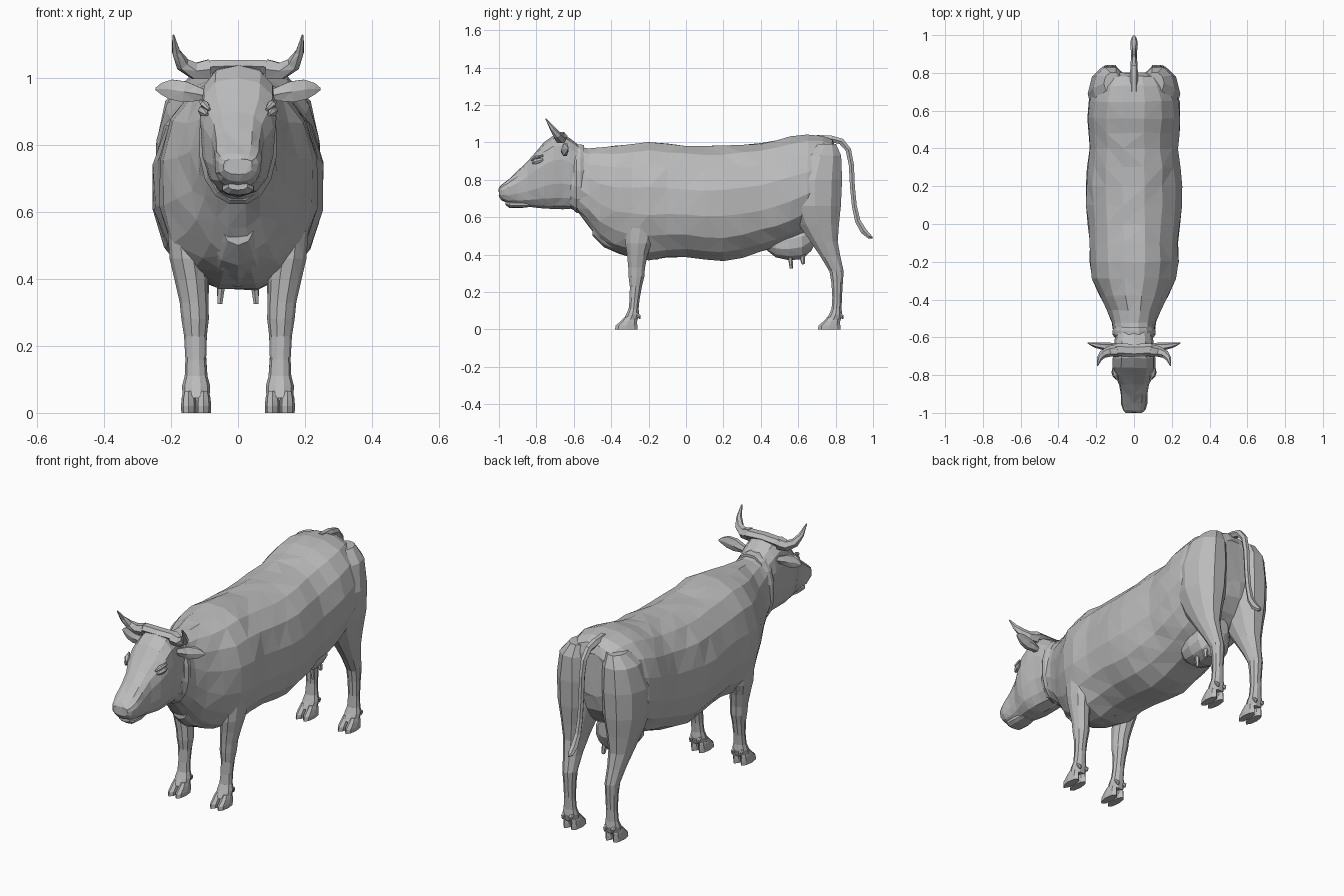
import bpy, bmesh, math, random
from mathutils import Vector

random.seed(4)
hide = bpy.data.materials.new("grey_hide")
hide.diffuse_color = (0.5, 0.5, 0.5, 1)


def power(v, e):
    return math.copysign(abs(v) ** (2 / e), v)


def loft(name, rings, mirror=False, jitter=0.0):
    """Skin a list of equal-length rings, capped at both ends."""
    bm = bmesh.new()
    vs = [[bm.verts.new(p) for p in r] for r in rings]
    n = len(rings[0])
    for a, b in zip(vs, vs[1:]):
        for i in range(n):
            bm.faces.new((a[i], a[(i + 1) % n], b[(i + 1) % n], b[i]))
    bm.faces.new(vs[0])
    bm.faces.new(vs[-1][::-1])
    if jitter:
        for v in bm.verts:
            v.co += Vector([random.uniform(-jitter, jitter) for _ in range(3)])
    bmesh.ops.triangulate(bm, faces=bm.faces[:])
    bmesh.ops.recalc_face_normals(bm, faces=bm.faces[:])
    me = bpy.data.meshes.new(name)
    bm.to_mesh(me)
    bm.free()
    me.materials.append(hide)
    ob = bpy.data.objects.new(name, me)
    bpy.context.collection.objects.link(ob)
    if mirror:
        ob.modifiers.new("mirror", 'MIRROR').use_mirror_merge = False
    return ob


def slice_y(y, bot, top, hw, n=16, e=2.2, taper=0.0):
    """Upright rounded cross-section, wider at the top when taper > 0."""
    c, h = (bot + top) / 2, (top - bot) / 2
    out = []
    for i in range(n):
        a = 2 * math.pi * (i + 0.5) / n
        s = power(math.sin(a), e) / power(math.sin(math.pi * (n // 4 + .5) / (n / 2)), e)
        out.append(Vector((hw * power(math.cos(a), e) * (1 + taper * s), y, c + h * s)))
    return out


def slice_z(z, y, ry, x, rx, n=10):
    """Level oval cross-section."""
    return [Vector((x + rx * math.cos(2 * math.pi * i / n),
                    y + ry * math.sin(2 * math.pi * i / n), z)) for i in range(n)]


def tube(name, stations, n=6, mirror=False):
    """Tapered tube; stations hold a point, side radius and up radius."""
    pts = [Vector(s[:3]) for s in stations]
    rings = []
    for k, s in enumerate(stations):
        t = (pts[min(k + 1, len(pts) - 1)] - pts[max(k - 1, 0)]).normalized()
        side = t.cross(Vector((0, 0, 1)))
        if side.length < 0.1:
            side = Vector((1, 0, 0))
        side.normalize()
        up = side.cross(t)
        rings.append([pts[k] + side * s[3] * math.cos(2 * math.pi * i / n)
                      + up * s[4] * math.sin(2 * math.pi * i / n) for i in range(n)])
    return loft(name, rings, mirror)


# Barrel, chest and neck
body = [(-.64, .66, 1.0, .09), (-.58, .625, .98, .108), (-.52, .555, .97, .118),
        (-.46, .475, .973, .143), (-.38, .42, .98, .183), (-.29, .385, .99, .228),
        (-.2, .37, 1.0, .238), (-.1, .385, .99, .236), (0, .385, .98, .247),
        (.1, .375, .977, .255), (.2, .368, .98, .258), (.3, .385, .985, .25),
        (.4, .415, .993, .238), (.48, .44, 1.008, .243), (.56, .47, 1.03, .25),
        (.65, .52, 1.045, .243), (.73, .59, 1.035, .215), (.78, .66, 1.01, .17),
        (.80, .74, .97, .11)]
loft("body", [slice_y(*s) for s in body], jitter=.004)

# Skin fold behind the jaw
loft("neck_fold", [slice_y(y, .635 - k, .985 + k / 3, .105 + k)
                   for y, k in ((-.60, 0), (-.585, .012), (-.565, .012), (-.545, 0))])

# Head
head = [(-1.0, .71, .757, .043), (-.985, .69, .775, .058), (-.95, .672, .803, .069),
        (-.90, .662, .847, .07), (-.85, .657, .897, .079), (-.80, .652, .95, .102),
        (-.76, .648, .998, .112), (-.71, .645, 1.035, .112), (-.66, .643, 1.045, .104),
        (-.62, .645, 1.02, .102), (-.56, .66, .975, .09)]
loft("head", [slice_y(*s, n=14, e=2.7, taper=.12) for s in head], jitter=.002)
loft("lower_lip", [slice_y(*s, n=10) for s in
     ((-.965, .665, .69, .03), (-.945, .65, .69, .048), (-.89, .648, .69, .05),
      (-.83, .655, .68, .04))])
tube("poll_ridge", [(-.105, -.665, 1.025, .025, .018), (-.09, -.665, 1.032, .033, .023),
                    (0, -.67, 1.036, .035, .02), (.09, -.665, 1.032, .033, .023),
                    (.105, -.665, 1.025, .025, .018)])
tube("horn", [(.085, -.67, 1.025, .034, .034), (.13, -.675, 1.02, .028, .028),
              (.165, -.69, 1.04, .022, .022), (.184, -.715, 1.075, .014, .014),
              (.193, -.75, 1.127, .003, .003)], mirror=True)
tube("ear", [(.09, -.65, .945, .016, .016), (.125, -.648, .952, .02, .026),
             (.16, -.648, .958, .02, .036), (.20, -.642, .965, .015, .034),
             (.228, -.635, .967, .008, .02), (.246, -.63, .966, .002, .004)], mirror=True)
tube("eye", [(.093, -.82, .89, .005, .006), (.1, -.805, .897, .012, .014),
             (.108, -.785, .902, .012, .014), (.112, -.765, .908, .004, .006)], mirror=True)
tube("brow", [(.086, -.825, .905, .005, .005), (.1, -.80, .921, .014, .01),
              (.112, -.765, .93, .005, .006)], mirror=True)
tube("nostril", [(.022, -.993, .735, .005, .006), (.036, -.992, .74, .007, .013),
                 (.052, -.982, .738, .005, .007)], mirror=True)

# Legs, listed from top to bottom
front = [(.63, -.21, .045, .185, .04), (.54, -.245, .08, .16, .05), (.46, -.255, .073, .15, .054),
         (.40, -.26, .058, .14, .05), (.33, -.264, .047, .131, .043), (.28, -.265, .044, .128, .041),
         (.23, -.268, .034, .127, .034), (.16, -.275, .028, .126, .031), (.11, -.28, .028, .125, .034),
         (.08, -.285, .037, .125, .042), (.045, -.30, .04, .125, .04)]
hind = [(.99, .745, .06, .11, .05), (.93, .72, .115, .125, .092), (.80, .69, .152, .13, .115),
        (.66, .69, .145, .133, .108), (.56, .71, .113, .135, .082), (.47, .738, .077, .135, .06),
        (.39, .772, .056, .131, .045), (.31, .805, .04, .126, .037), (.25, .808, .032, .125, .033),
        (.17, .808, .027, .125, .03), (.11, .805, .028, .125, .034), (.08, .80, .037, .125, .042),
        (.045, .785, .042, .125, .04)]
for label, leg in (("front", front), ("hind", hind)):
    loft(label + "_leg", [slice_z(*s) for s in leg], mirror=True)
    y = leg[-1][1]
    # Cloven hoof and dew claws
    for side, dx in (("inner", -.022), ("outer", .022)):
        x = .125 + dx
        loft(f"{label}_hoof_{side}", [slice_z(*s, n=8) for s in
             ((0, y - .02, .06, x, .022), (.02, y - .018, .058, x, .023),
              (.045, y - .006, .043, x, .021), (.065, y, .03, x, .016))], mirror=True)
        tube(f"{label}_dew_claw_{side}", [(x, y + .03, .085, .01, .01),
             (x, y + .05, .07, .011, .011), (x, y + .053, .055, .004, .004)], mirror=True)

# Breastbone between the forelegs
loft("brisket", [slice_y(*s, n=10) for s in
     ((-.5, .50, .64, .05), (-.44, .44, .62, .08), (-.36, .405, .6, .1),
      (-.26, .375, .55, .11), (-.15, .375, .5, .09))])

# Udder and teats
loft("udder", [slice_y(*s, n=12) for s in
     ((.43, .425, .5, .05), (.48, .385, .52, .09), (.55, .37, .54, .105),
      (.62, .375, .56, .1), (.67, .42, .57, .07), (.70, .48, .56, .035))])
for label, y in (("front", .56), ("rear", .625)):
    tube(label + "_teat", [(.048, y - .004, .41, .015, .015), (.052, y, .36, .011, .011),
                           (.054, y + .003, .325 if y < .6 else .35, .008, .008)], mirror=True)

# Tail with tuft
tube("tail", [(0, .70, 1.025, .02, .018), (0, .78, 1.018, .022, .02), (0, .83, 1.005, .019, .019),
              (0, .868, .96, .017, .017), (0, .884, .88, .016, .016), (0, .89, .76, .015, .015),
              (0, .9, .66, .015, .015), (0, .918, .58, .017, .017), (0, .95, .525, .02, .019),
              (0, .98, .497, .016, .014), (0, .998, .49, .004, .004)])
